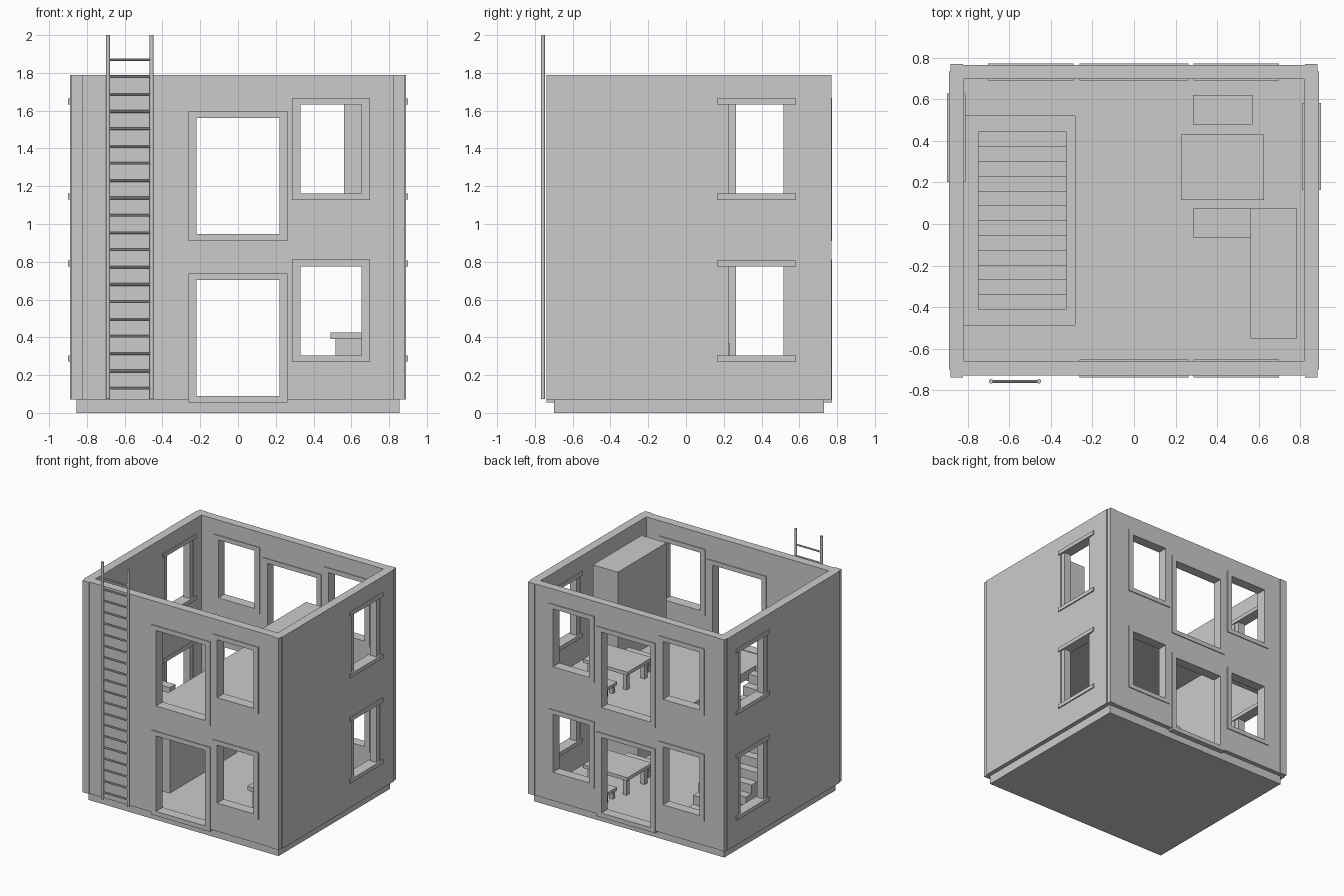
import bpy, bmesh, math
from mathutils import Vector

if "Cube" in bpy.data.objects:
    bpy.data.objects.remove(bpy.data.objects["Cube"])

mat = bpy.data.materials.new("plain grey")
mat.diffuse_color = (0.6, 0.6, 0.6, 1)
mat.use_nodes = True
mat.node_tree.nodes["Principled BSDF"].inputs["Base Color"].default_value = mat.diffuse_color


def finish(name, bm):
    me = bpy.data.meshes.new(name)
    bmesh.ops.recalc_face_normals(bm, faces=bm.faces[:])
    bm.to_mesh(me)
    bm.free()
    me.materials.append(mat)
    ob = bpy.data.objects.new(name, me)
    bpy.context.collection.objects.link(ob)
    return ob


def panel(name, axis, lo, hi, rect, holes=()):
    """Slab across one axis from lo to hi; rect and holes are (u0, u1, v0, v1)."""
    us = sorted({round(c, 4) for r in (rect, *holes) for c in r[:2]})
    vs = sorted({round(c, 4) for r in (rect, *holes) for c in r[2:]})

    def place(u, v):
        return {'x': (lo, u, v), 'y': (u, lo, v), 'z': (u, v, lo)}[axis]
    bm = bmesh.new()
    grid = [[bm.verts.new(place(u, v)) for v in vs] for u in us]
    for i in range(len(us) - 1):
        for j in range(len(vs) - 1):
            cu, cv = (us[i] + us[i + 1]) / 2, (vs[j] + vs[j + 1]) / 2
            if any(h[0] < cu < h[1] and h[2] < cv < h[3] for h in holes):
                continue
            bm.faces.new((grid[i][j], grid[i + 1][j], grid[i + 1][j + 1], grid[i][j + 1]))
    bmesh.ops.delete(bm, geom=[v for v in bm.verts if not v.link_faces], context='VERTS')
    ext = bmesh.ops.extrude_face_region(bm, geom=bm.faces[:], use_keep_orig=True)
    move = Vector([(hi - lo) * (a == axis) for a in 'xyz'])
    bmesh.ops.translate(bm, vec=move, verts=[g for g in ext['geom'] if isinstance(g, bmesh.types.BMVert)])
    return finish(name, bm)


def box(name, x0, x1, y0, y1, z0, z1):
    return panel(name, 'z', z0, z1, (x0, x1, y0, y1))


def rod(name, p, q, r, sides=10):
    p, q = Vector(p), Vector(q)
    bm = bmesh.new()
    bmesh.ops.create_cone(bm, cap_ends=True, segments=sides, radius1=r, radius2=r, depth=(q - p).length)
    rot = (q - p).to_track_quat('Z', 'Y').to_matrix()
    bmesh.ops.rotate(bm, matrix=rot, verts=bm.verts)
    bmesh.ops.translate(bm, vec=(p + q) / 2, verts=bm.verts)
    ob = finish(name, bm)
    bpy.context.view_layer.objects.active = ob
    ob.select_set(True)
    bpy.ops.object.shade_smooth_by_angle(angle=math.radians(40))
    ob.select_set(False)


STOREY = 0.857
BOT, TOP = 0.07, 1.79
FLOOR = 0.085
storeys = (0, STOREY)

# foundation and floors, the upper one with a stairwell
box("foundation", -0.855, 0.855, -0.70, 0.73, 0, BOT)
box("ground_floor", -0.825, 0.825, -0.67, 0.71, BOT - 0.005, FLOOR)
panel("upper_floor", 'z', FLOOR + STOREY - 0.07, FLOOR + STOREY, (-0.825, 0.825, -0.67, 0.71),
      [(-0.819, -0.285, -0.485, 0.52)])

# openings: (x0, x1, z0, z1)
door = (-0.22, 0.22, 0.09, 0.703)
win_r = (0.33, 0.655, 0.305, 0.775)
win_l = (-0.66, -0.335, 0.305, 0.775)


def up(o, dz):
    return (o[0], o[1], o[2] + dz, o[3] + dz)


# front and back walls with framed doors and windows
for side, y0, y1, f0, f1, opens in (
        ("front", -0.73, -0.66, -0.738, -0.653, (door, win_r)),
        ("back", 0.698, 0.765, 0.691, 0.772, (door, win_r, win_l))):
    holes = [up(o, dz) for o in opens for dz in storeys]
    panel(side + "_wall", 'y', y0, y1, (-0.83, 0.83, BOT, TOP), holes)
    for o in holes:
        m = 0.043
        outer = (o[0] - m, o[1] + m, o[2] - 0.036, o[3] + 0.036)
        panel(side + "_opening_frame", 'y', f0, f1, outer, [o])

# side walls with window jambs, sills and lintels
for side, s, w0, w1 in (("right", 1, 0.185, 0.555), ("left", -1, 0.225, 0.60)):
    holes = [up((w0, w1, 0.305, 0.775), dz) for dz in storeys]
    panel(side + "_wall", 'x', s * 0.819, s * 0.89, (-0.70, 0.735, BOT, TOP), holes)
    for y0, y1, z0, z1 in holes:
        for j in (y0, y1 - 0.04):
            panel(side + "_window_jamb", 'x', s * 0.825, s * 0.884, (j, j + 0.04, z0, z1))
        for name, z in (("sill", z0 - 0.032), ("lintel", z1)):
            panel(side + "_window_" + name, 'x', s * 0.812, s * 0.899, (y0 - 0.022, y1 + 0.028, z, z + 0.032))
    # corner posts
    for y0, y1 in ((-0.738, -0.662), (0.70, 0.77)):
        panel(side + "_corner_post", 'x', s * 0.822, s * 0.883, (y0, y1, BOT, TOP))

# solid staircase climbing towards the front
steps, y_back, run = 12, 0.445, 0.0713
for i in range(steps):
    y = y_back - i * run
    box("stair_step", -0.75, -0.325, y - run, y, FLOOR, FLOOR + STOREY * (i + 1) / steps)


# a table or bench: slab on four legs
def legged(name, x0, x1, y0, y1, floor, h, thick, leg, inset):
    box(name + "_top", x0, x1, y0, y1, floor + h - thick, floor + h)
    for x in (x0 + inset, x1 - inset - leg):
        for y in (y0 + inset, y1 - inset - leg):
            box(name + "_leg", x, x + leg, y, y + leg, floor, floor + h - thick)


for dz in storeys:
    f = FLOOR + dz
    legged("table", 0.225, 0.625, 0.115, 0.43, f, 0.16, 0.028, 0.035, 0.025)
    legged("back_bench", 0.285, 0.57, 0.478, 0.62, f, 0.085, 0.025, 0.03, 0.01)
    legged("front_bench", 0.285, 0.57, -0.065, 0.075, f, 0.085, 0.025, 0.03, 0.01)

# wardrobe upstairs, kitchen counter downstairs
box("wardrobe", 0.56, 0.785, -0.55, 0.075, FLOOR + STOREY, 1.69)
box("counter_body", 0.515, 0.80, -0.55, -0.12, FLOOR, 0.39)
box("counter_top", 0.49, 0.819, -0.58, -0.09, 0.39, 0.425)

# ladder leaning upright on the front wall
for x in (-0.688, -0.457):
    rod("ladder_rail", (x, -0.757, 0.073), (x, -0.757, 2.0), 0.011)
for i in range(20):
    z = 0.13 + i * 0.0916
    rod("ladder_rung", (-0.688, -0.757, z), (-0.457, -0.757, z), 0.007, 8)
